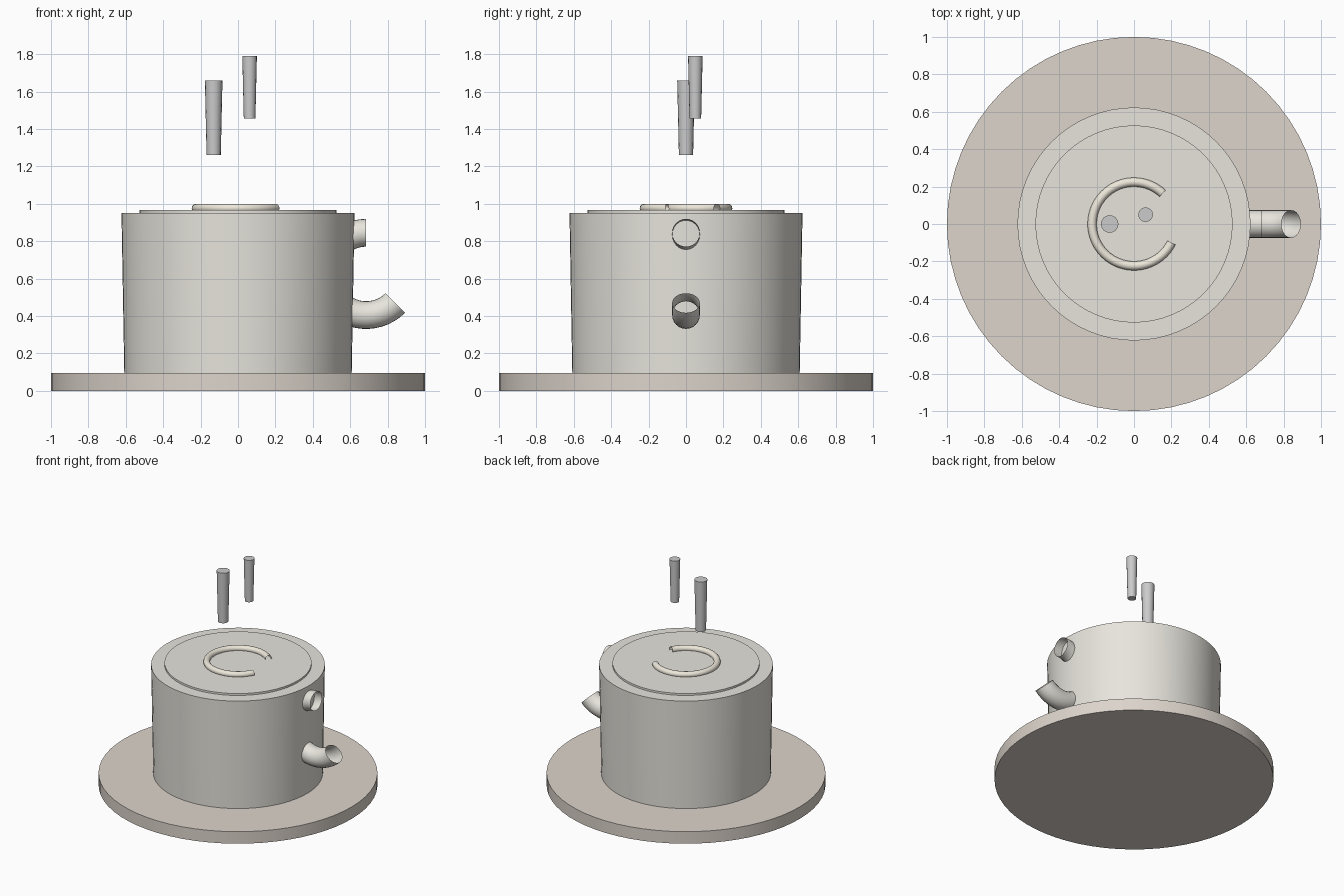
import bpy, bmesh
from math import sin, cos, radians

if "Cube" in bpy.data.objects:
    bpy.data.objects.remove(bpy.data.objects["Cube"])


def finish(obj, color=None):
    bpy.ops.object.select_all(action='DESELECT')
    obj.select_set(True)
    bpy.context.view_layer.objects.active = obj
    bpy.ops.object.shade_smooth_by_angle(angle=radians(35))
    if color:
        mat = bpy.data.materials.new(obj.name + "_colour")
        mat.diffuse_color = (*color, 1)
        mat.use_nodes = True
        mat.node_tree.nodes["Principled BSDF"].inputs["Base Color"].default_value = mat.diffuse_color
        obj.data.materials.append(mat)
    return obj


def tapered(name, x, y, z0, z1, r0, r1, sides, color=None):
    bpy.ops.mesh.primitive_cone_add(vertices=sides, radius1=r0, radius2=r1,
                                    depth=z1 - z0, location=(x, y, (z0 + z1) / 2))
    obj = bpy.context.object
    obj.name = name
    return finish(obj, color)


def ring_arc(name, loc, tilt, major, minor, a0, a1, steps, sides, color=None):
    """Open-ended arc of a torus, drawn in its local XY plane."""
    bm = bmesh.new()
    rings = []
    for i in range(steps + 1):
        a = radians(a0 + (a1 - a0) * i / steps)
        ring = []
        for j in range(sides):
            b = radians(360 * j / sides)
            r = major + minor * cos(b)
            ring.append(bm.verts.new((r * cos(a), r * sin(a), minor * sin(b))))
        rings.append(ring)
    for p, q in zip(rings, rings[1:]):
        for j in range(sides):
            k = (j + 1) % sides
            bm.faces.new((p[j], q[j], q[k], p[k]))
    mesh = bpy.data.meshes.new(name)
    bm.to_mesh(mesh)
    bm.free()
    obj = bpy.data.objects.new(name, mesh)
    obj.location = loc
    obj.rotation_euler = (tilt, 0, 0)
    bpy.context.collection.objects.link(obj)
    return finish(obj, color)


CUP = (0.80, 0.78, 0.72)

# saucer, cup body and the drink surface
tapered("saucer", 0, 0, 0, 0.095, 1.0, 1.0, 64, (0.72, 0.66, 0.60))
tapered("cup", 0, 0, 0.095, 0.952, 0.608, 0.623, 64, CUP)
tapered("drink", 0, 0, 0.93, 0.967, 0.527, 0.527, 64, CUP)

# swirl on the drink
ring_arc("foam_swirl", (0, 0, 0.976), 0, 0.224, 0.024, 47, 333.5, 48, 12, (0.85, 0.80, 0.70))

# handle: arc running through the cup wall, both ends open outside
ring_arc("handle", (0.685, 0, 0.625), radians(90), 0.22, 0.074, 90, 315, 32, 24, CUP)

# steam wisps
tapered("steam_left", -0.13, 0, 1.26, 1.66, 0.038, 0.047, 16)
tapered("steam_right", 0.062, 0.05, 1.455, 1.79, 0.031, 0.039, 16)
